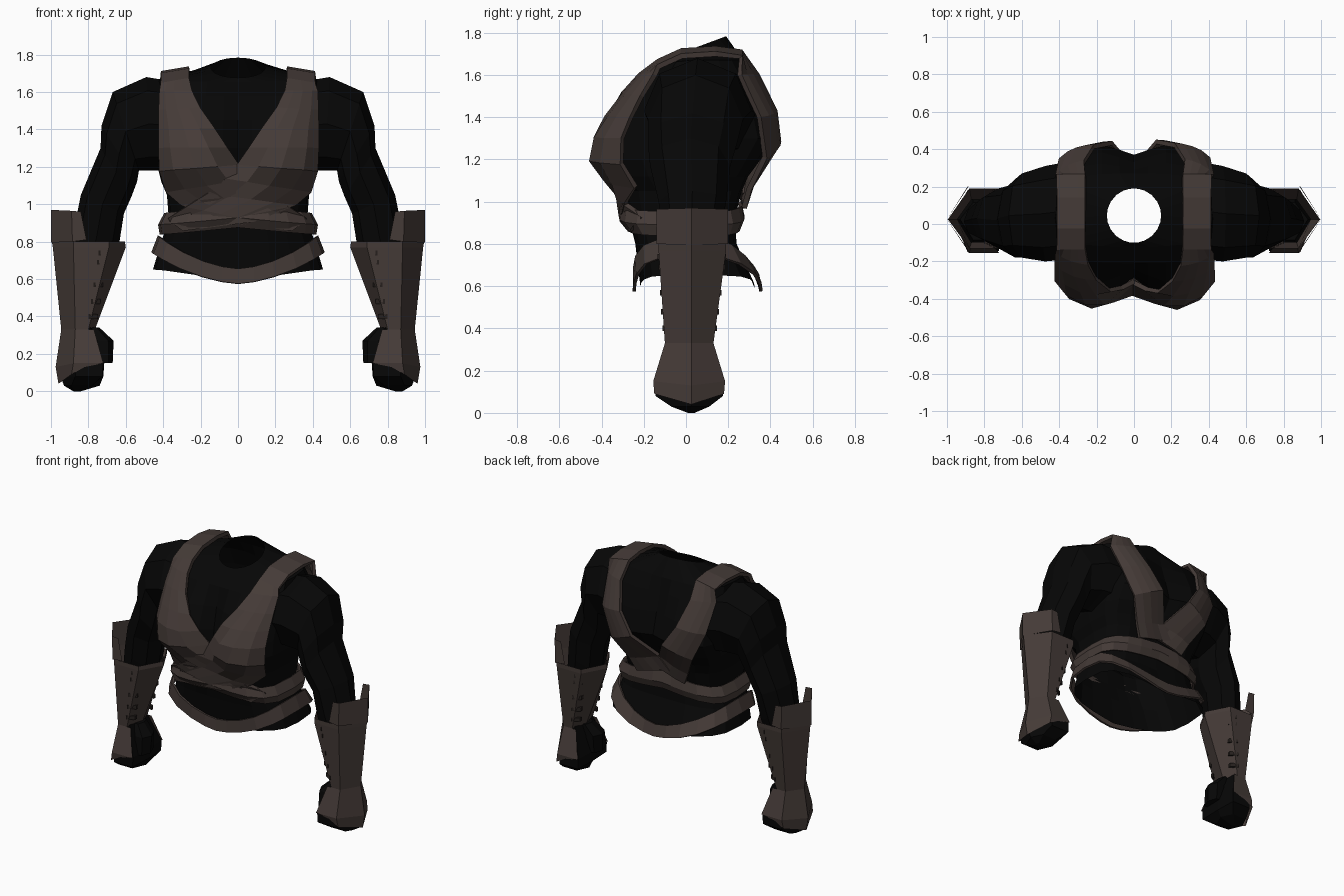
import bpy, bmesh, math
from mathutils import Vector

if "Cube" in bpy.data.objects:
    bpy.data.objects.remove(bpy.data.objects["Cube"])

def material(name, rgb):
    m = bpy.data.materials.new(name)
    m.diffuse_color = (*rgb, 1)
    m.use_nodes = True
    m.node_tree.nodes["Principled BSDF"].inputs["Base Color"].default_value = m.diffuse_color
    return m

BLACK = material("black_cloth", (.002, .002, .002))
BROWN = material("brown_leather", (.06, .044, .039))
DARK = material("dark_lace", (.02, .015, .013))

def loft(name, rings, mat, closed=True, caps="", mirror=False, solid=0):
    """Skin a list of equal-length point rows with flat quads."""
    bm = bmesh.new()
    rows = [[bm.verts.new(p) for p in r] for r in rings]
    n = len(rows[0])
    for a, b in zip(rows, rows[1:]):
        for i in range(n if closed else n - 1):
            j = (i + 1) % n
            bm.faces.new((a[i], a[j], b[j], b[i]))
    if "s" in caps:
        bm.faces.new(rows[0])
    if "e" in caps:
        bm.faces.new(rows[-1])
    bmesh.ops.recalc_face_normals(bm, faces=bm.faces)
    me = bpy.data.meshes.new(name)
    bm.to_mesh(me)
    bm.free()
    me.materials.append(mat)
    ob = bpy.data.objects.new(name, me)
    bpy.context.collection.objects.link(ob)
    if solid:
        s = ob.modifiers.new("thickness", 'SOLIDIFY')
        s.thickness, s.offset = solid, 0
    if mirror:
        ob.modifiers.new("mirror", 'MIRROR')
    return ob

# torso profile: z, half width, front y, back y, front cleft, back cleft
PROFILE = [(.64, .455, -.215, .325, 0, 0), (.80, .41, -.24, .24, 0, 0),
           (.92, .37, -.27, .23, 0, 0), (1.05, .38, -.30, .27, .02, .03),
           (1.12, .41, -.37, .30, .08, .04), (1.20, .43, -.43, .36, .15, .05),
           (1.30, .43, -.41, .43, .14, .06), (1.45, .43, -.32, .39, .08, .06),
           (1.58, .43, -.21, .33, 0, .04), (1.67, .42, -.12, .27, 0, 0)]
YC, P = .03, 3.5
FR = [0, .18, .4, .65, .86, .97, 1]

def params(z):
    z = min(max(z, PROFILE[0][0]), PROFILE[-1][0])
    for a, b in zip(PROFILE, PROFILE[1:]):
        if z <= b[0]:
            t = (z - a[0]) / (b[0] - a[0])
            return [u + (v - u) * t for u, v in zip(a, b)][1:]

def skin(f, z, side, grow=0):
    """Point on the torso at width fraction f, height z; side -1 front, 1 back."""
    w, yf, yb, nf, nb = params(z)
    x = f * w
    edge = max(0, 1 - abs(f) ** P) ** (1 / P)
    cleft = math.exp(-(x / .1) ** 2) * (nf if side < 0 else nb)
    reach = (YC - yf if side < 0 else yb - YC) + grow
    return Vector((f * (w + grow), YC + side * (reach * edge - cleft), z))

def around(fn):
    """One closed ring, front right round to the back and home again."""
    fs = [-f for f in FR[::-1]] + FR[1:]
    return [fn(f, -1) for f in fs] + [fn(f, 1) for f in fs[-2:0:-1]]

# torso with a dipping hem and an open, tilted neckline
rings = [around(lambda f, s, z=p[0]: skin(f, z, s)) for p in PROFILE]
for v in rings[0]:
    v.z = .65 - .06 * max(0, 1 - abs(v.x) / .42)
for v in rings[-1]:
    v.z += .1 * min(0, v.y - YC)

def neck(f, s):
    y = s * .145 * math.sqrt(1 - f * f)
    return Vector((.145 * f, .045 + y, 1.73 + .37 * y))
rings.append(around(neck))
loft("torso", rings, BLACK)

# waist wrap and dipping belt
def band(name, rows):
    loft(name, [around(lambda f, s, r=r: skin(f, r[0](abs(f)), s, r[1])) for r in rows],
         BROWN, solid=.015)

band("waist_wrap", [(lambda f: .88 - .04 * f, .015), (lambda f: .93 - .04 * f, .04),
                    (lambda f: 1.0 - .05 * f, .015)])

def belt_ring(lo):
    def fn(f, s):
        a = abs(f) ** 1.6
        z = .575 + .165 * a if lo else .655 + .175 * a
        v = skin(f, z, s, .03 if lo else .022)
        v.z = z
        return v
    return around(fn)
loft("belt", [belt_ring(True), belt_ring(False)], BROWN, solid=.015)

# shoulder straps: inner and outer edge (x, z) down the front and the back
FRONT = [(-.35, .93, -.27, .86), (-.25, .99, .08, .91), (-.15, 1.06, .28, 1.0),
         (-.06, 1.14, .37, 1.07), (0, 1.21, .425, 1.18), (.06, 1.3, .425, 1.3),
         (.12, 1.4, .415, 1.4), (.19, 1.51, .41, 1.5), (.23, 1.6, .405, 1.6)]
BACK = [(.25, 1.6, .405, 1.6), (.2, 1.43, .37, 1.4), (.11, 1.29, .29, 1.21),
        (0, 1.13, .21, 1.06), (-.07, 1.04, .17, .97)]

def strap(name, sign, grow):
    def row(r, side):
        out = []
        for t in (0, .25, .5, .75, 1):
            x, z = r[0] + (r[2] - r[0]) * t, r[1] + (r[3] - r[1]) * t
            w = params(z)[0]
            v = skin(max(-.91, min(.91, x / w)), z, side, grow)
            out.append(Vector((v.x * sign, v.y, z)))
        return out

    def top(y, z):
        return [Vector((sign * (.26 + .15 * t), y, z - .025 * t)) for t in (0, .25, .5, .75, 1)]
    rows = [row(r, -1) for r in FRONT]
    rows += [top(-.13, 1.665), top(-.02, 1.715), top(.14, 1.725), top(.26, 1.71)]
    rows += [row(r, 1) for r in BACK]
    loft(name, rows, BROWN, closed=False, solid=.025)

strap("left_strap", 1, .035)
strap("right_strap", -1, .028)

# limbs: outer x, z, inner x, z, front y, back y
def limb(name, spec, mat, sides=8, **kw):
    rings = []
    for ox, oz, ix, iz, y0, y1 in spec:
        ring = []
        for k in range(sides):
            a = 2 * math.pi * k / sides
            u, v = (1 + math.cos(a)) / 2, (1 + math.sin(a)) / 2
            ring.append((ix + (ox - ix) * u, y0 + (y1 - y0) * v, iz + (oz - iz) * u))
        rings.append(ring)
    loft(name, rings, mat, mirror=True, **kw)

limb("arm", [(.37, 1.66, .37, 1.18, -.19, .33), (.49, 1.68, .46, 1.18, -.20, .31),
             (.67, 1.60, .53, 1.18, -.18, .27), (.73, 1.42, .54, 1.12, -.18, .24),
             (.735, 1.3, .57, 1.04, -.17, .21), (.84, 1.05, .61, .95, -.13, .19),
             (.87, .9, .64, .76, -.11, .16), (.91, .5, .76, .5, -.07, .10)], BLACK, caps="se")
limb("thumb", [(.80, .34, .74, .34, -.05, .06), (.78, .27, .665, .27, -.09, .06),
               (.76, .15, .67, .15, -.10, .05)], BLACK, sides=6, caps="se")

# six-sided fist and forearm guard
def hexagon(z, a, b, c, d, y0, y1):
    return [(a, .025, z), (b, y0, z), (c, y0, z), (d, .025, z), (c, y1, z), (b, y1, z)]
loft("fist", [hexagon(.34, .77, .79, .86, .93, -.085, .115),
              hexagon(.15, .715, .722, .87, .96, -.145, .175),
              hexagon(.08, .72, .725, .87, .95, -.145, .175),
              hexagon(.03, .74, .78, .89, .93, -.07, .11),
              hexagon(0, .84, .85, .87, .88, .01, .04)], BLACK, caps="se", mirror=True)
loft("forearm_guard", [hexagon(.80, .605, .69, .88, .995, -.13, .19),
                       hexagon(.77, .60, .69, .88, .99, -.13, .19),
                       hexagon(.33, .765, .80, .87, .945, -.10, .13)], BROWN, mirror=True)

# open elbow cuff and hand guard, wrapped round the outer side only
def outer_strip(a, b, c, y0, y1, za, zb, zc):
    return [(a, y0, za), (b, y0, zb), (c, .025, zc), (b, y1, zb), (a, y1, za)]
loft("elbow_cuff", [outer_strip(.81, .885, 1.0, -.14, .20, .81, .80, .795),
                    outer_strip(.84, .89, 1.0, -.14, .20, .96, .965, .97)],
     BROWN, closed=False, mirror=True)
loft("hand_guard", [outer_strip(.77, .87, .945, -.10, .13, .33, .33, .33),
                    outer_strip(.72, .88, .975, -.155, .185, .15, .15, .13),
                    outer_strip(.82, .89, .96, -.15, .18, .13, .09, .04)],
     BROWN, closed=False, mirror=True)

# lace blocks lying on the slanted inner faces of each forearm guard
for i, z in enumerate((.74, .69, .57, .48, .40)):
    t = (.8 - z) / .47
    x = .71 + .075 * t
    for side, y, s in (("front", -.128 + .03 * t, 1), ("back", .188 - .06 * t, -1)):
        h, d, e, lean = .026, .010, .013, .03 * s
        loft(f"lace_{side}_{i + 1}",
             [[(x - h, y - d + lean, k), (x + h, y - d, k), (x + h, y + d, k),
               (x - h, y + d + lean, k)] for k in (z - e, z + e)],
             DARK, caps="se", mirror=True)
